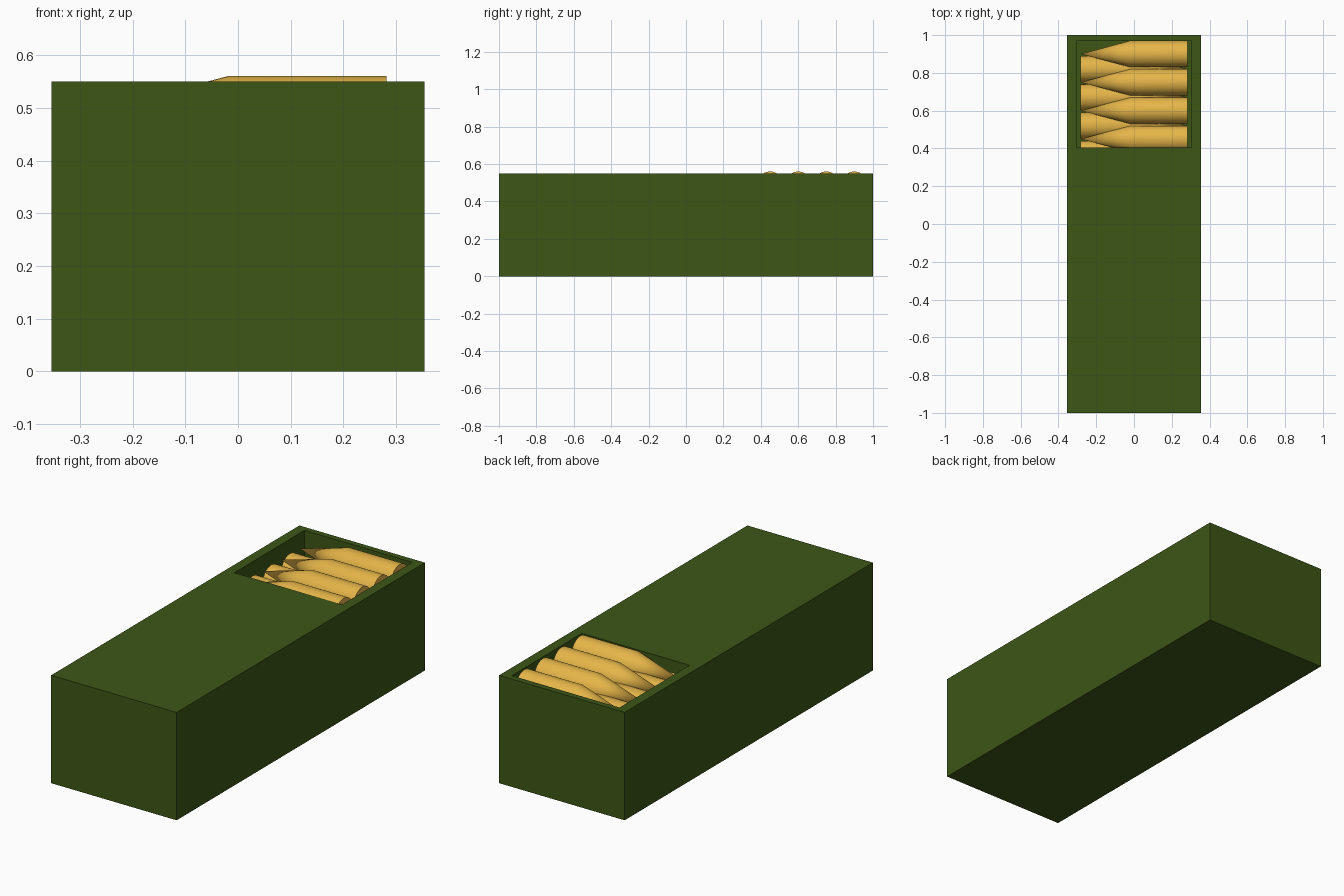
import bpy, math

if "Cube" in bpy.data.objects:
    bpy.data.objects.remove(bpy.data.objects["Cube"])

def material(name, color):
    m = bpy.data.materials.new(name)
    m.diffuse_color = color
    m.use_nodes = True
    m.node_tree.nodes["Principled BSDF"].inputs["Base Color"].default_value = m.diffuse_color
    return m

green = material("olive_paint", (0.047, 0.093, 0.008, 1))
brass = material("brass", (0.78, 0.46, 0.065, 1))

def block(name, x, y, z):
    bpy.ops.mesh.primitive_cube_add(size=1, location=[(a + b) / 2 for a, b in (x, y, z)])
    o = bpy.context.object
    o.name = name
    o.scale = [b - a for a, b in (x, y, z)]
    bpy.ops.object.transform_apply(location=False, rotation=False, scale=True)
    return o

# Crate with an open pocket at the back end
crate = block("crate", (-0.354, 0.354), (-1, 1), (0, 0.55))
crate.data.materials.append(green)
pocket = block("pocket_cutter", (-0.304, 0.304), (0.405, 0.97), (0.33, 0.7))
pocket.data.materials.append(green)
cut = crate.modifiers.new("pocket", 'BOOLEAN')
cut.operation = 'DIFFERENCE'
cut.solver = 'EXACT'
cut.object = pocket
bpy.context.view_layer.objects.active = crate
bpy.ops.object.modifier_apply(modifier="pocket")
bpy.data.objects.remove(pocket, do_unlink=True)

# Cartridge: straight body with a conical nose, along +x
RADIUS, SIDES = 0.07, 32
PROFILE = [(-0.282, RADIUS), (0.02, RADIUS), (0.282, 0.0)]
verts = [(x, r * math.cos(2 * math.pi * i / SIDES), r * math.sin(2 * math.pi * i / SIDES))
         for x, r in PROFILE[:2] for i in range(SIDES)]
verts.append((PROFILE[2][0], 0, 0))
faces = [tuple(reversed(range(SIDES)))]
for i in range(SIDES):
    j = (i + 1) % SIDES
    faces += [(i, j, SIDES + j, SIDES + i), (SIDES + i, SIDES + j, 2 * SIDES)]
mesh = bpy.data.meshes.new("cartridge")
mesh.from_pydata(verts, [], faces)
mesh.materials.append(brass)

def cartridge(name, y, z, turn):
    o = bpy.data.objects.new(name, mesh)
    bpy.context.collection.objects.link(o)
    o.location = (0, y, z)
    o.rotation_euler.z = turn
    return o

# Upper row points left, lower row nests between it pointing right
for i in range(4):
    first = cartridge(f"upper_cartridge_{i + 1}", 0.9 - 0.15 * i, 0.49, math.pi)
    cartridge(f"lower_cartridge_{i + 1}", 0.82 - 0.15 * i, 0.425, 0)

bpy.ops.object.select_all(action='DESELECT')
first.select_set(True)
bpy.context.view_layer.objects.active = first
bpy.ops.object.shade_smooth_by_angle(angle=math.radians(25))
